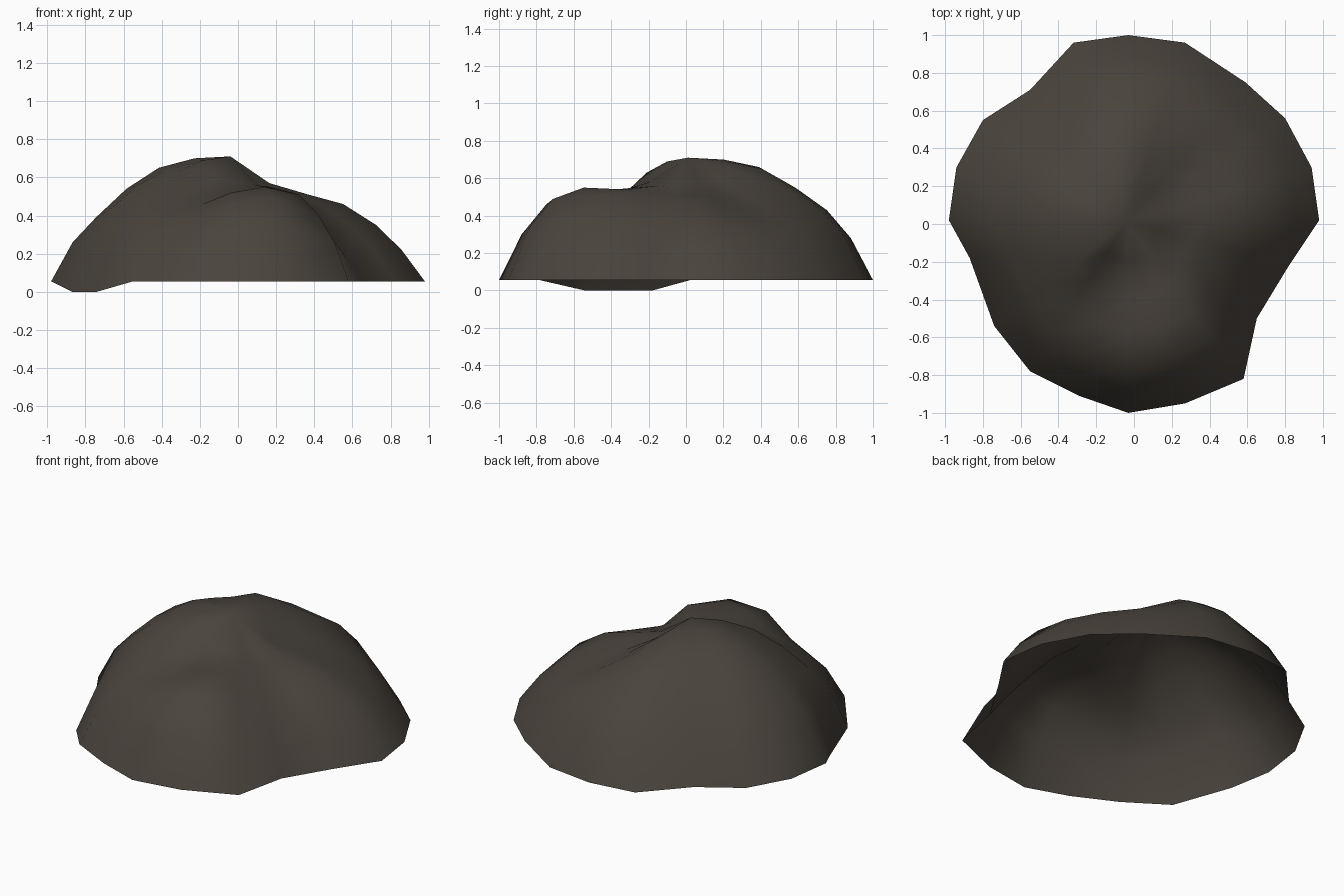
import bpy, bmesh

# Ground outline of the boulder, counter-clockwise from +x
RIM = [(.98, .02), (.94, .30), (.80, .56), (.59, .75), (.27, .96),
       (-.03, 1.0), (-.32, .96), (-.55, .71), (-.80, .55), (-.94, .30),
       (-.98, .02), (-.87, -.18), (-.74, -.54), (-.55, -.78), (-.29, -.91),
       (-.03, -1.0), (.27, -.95), (.58, -.82), (.65, -.50), (.82, -.22)]

# Heights along each spoke, at these fractions of the way out from the summit
STEPS = (.88, .75, .58, .40, .20)
HEIGHTS = [(.22, .35, .46, .51, .57), (.22, .34, .44, .51, .57),
           (.22, .34, .42, .49, .58), (.25, .36, .44, .52, .61),
           (.29, .43, .53, .60, .66), (.28, .43, .55, .65, .69),
           (.25, .39, .56, .66, .70), (.22, .36, .54, .65, .70),
           (.22, .37, .53, .64, .70), (.24, .39, .55, .65, .70),
           (.26, .39, .54, .65, .70), (.29, .44, .56, .64, .69),
           (.25, .38, .52, .63, .69), (.25, .37, .45, .54, .65),
           (.23, .38, .46, .50, .60), (.30, .46, .52, .52, .58),
           (.34, .49, .55, .54, .56), (.26, .40, .51, .54, .56),
           (.18, .30, .44, .53, .56), (.21, .33, .45, .51, .56)]
SUMMIT = (-.04, .01, .71)
LOW_RIM = (11, 12)          # two rim corners that dip to the ground

bm = bmesh.new()
top = bm.verts.new(SUMMIT)
spokes = []
for i, (x, y) in enumerate(RIM):
    spoke = [bm.verts.new((x, y, 0 if i in LOW_RIM else .055))]
    for t, z in zip(STEPS, HEIGHTS[i]):
        spoke.append(bm.verts.new((SUMMIT[0] * (1 - t) + x * t,
                                   SUMMIT[1] * (1 - t) + y * t, z)))
    spokes.append(spoke)

# Open shell: quads between spokes, triangles round the summit
for i, a in enumerate(spokes):
    b = spokes[(i + 1) % len(spokes)]
    for k in range(len(STEPS)):
        bm.faces.new((a[k], b[k], b[k + 1], a[k + 1]))
    bm.faces.new((a[-1], b[-1], top))
for f in bm.faces:
    f.smooth = True

mesh = bpy.data.meshes.new("boulder")
bm.to_mesh(mesh)
bm.free()

stone = bpy.data.materials.new("dark brown stone")
stone.diffuse_color = (.068, .057, .046, 1)
mesh.materials.append(stone)
bpy.context.collection.objects.link(bpy.data.objects.new("boulder", mesh))
